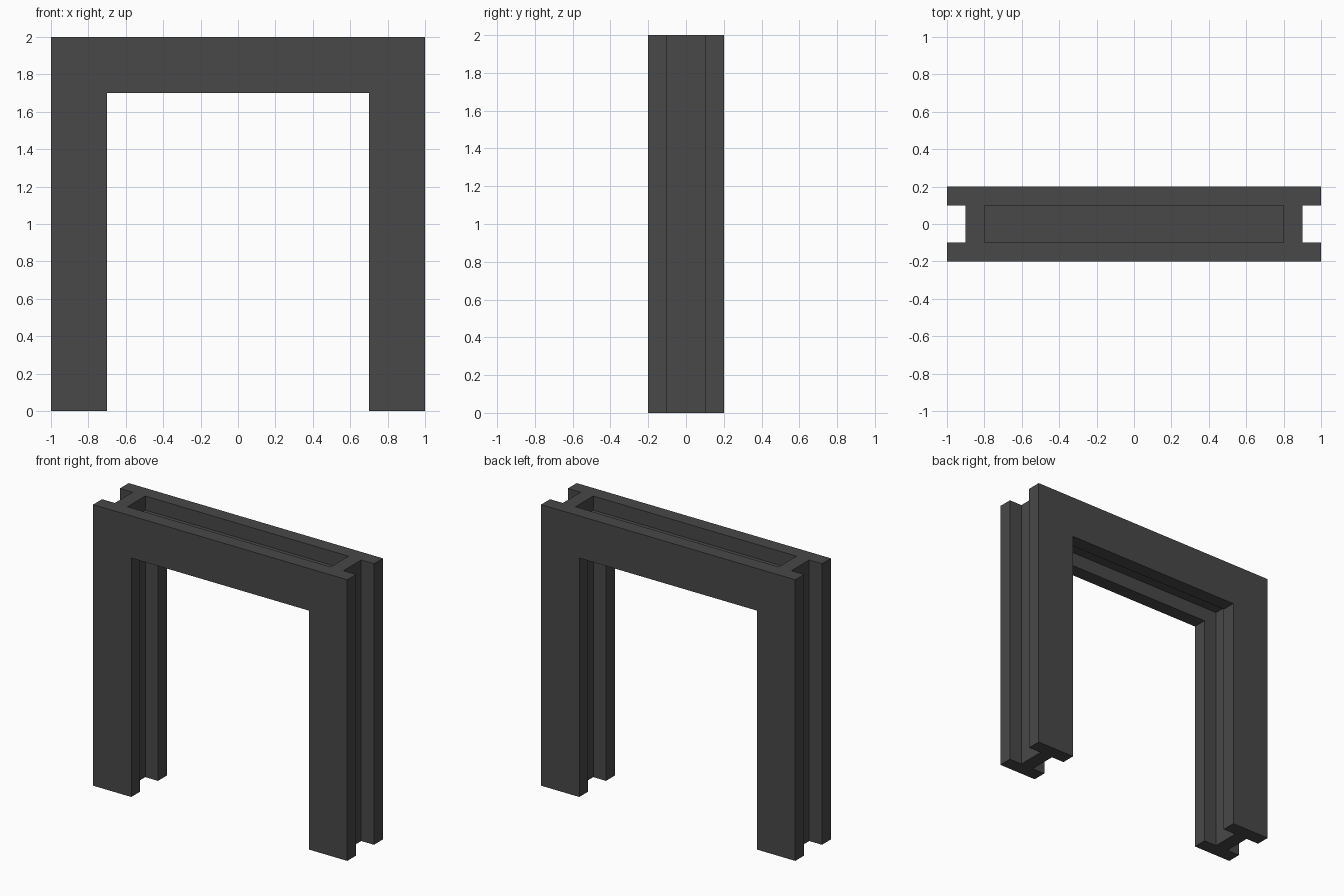
import bpy
import bmesh

cube = bpy.data.objects.get("Cube")
if cube:
    bpy.data.objects.remove(cube, do_unlink=True)

# Single dark grey material
grey = bpy.data.materials.new("dark_grey")
grey.use_nodes = True
colour = (0.065, 0.065, 0.065, 1.0)
grey.diffuse_color = colour
bsdf = grey.node_tree.nodes["Principled BSDF"]
bsdf.inputs["Base Color"].default_value = colour
bsdf.inputs["Roughness"].default_value = 0.8


def extrude_profile(name, half_profile, y_front, y_back):
    """Mirror a right-hand (x, z) profile across x = 0 and extrude it along y."""
    outline = half_profile + [(-x, z) for x, z in reversed(half_profile)]
    bm = bmesh.new()
    face = bm.faces.new([bm.verts.new((x, y_front, z)) for x, z in outline])
    grown = bmesh.ops.extrude_face_region(bm, geom=[face], use_keep_orig=True)
    moved = [v for v in grown["geom"] if isinstance(v, bmesh.types.BMVert)]
    bmesh.ops.translate(bm, verts=moved, vec=(0, y_back - y_front, 0))
    bmesh.ops.recalc_face_normals(bm, faces=bm.faces)
    mesh = bpy.data.meshes.new(name)
    bm.to_mesh(mesh)
    bm.free()
    mesh.materials.append(grey)
    obj = bpy.data.objects.new(name, mesh)
    bpy.context.collection.objects.link(obj)
    return obj


# Door-shaped plates on the front and back
plate = [(0.7, 1.7), (0.7, 0), (1, 0), (1, 2)]
extrude_profile("front_plate", plate, -0.2, -0.1)
extrude_profile("back_plate", plate, 0.1, 0.2)

# Recessed web joining the plates: two uprights and a sunken crossbar
web = [(0.8, 1.8), (0.8, 0), (0.9, 0), (0.9, 2), (0.8, 2), (0.8, 1.9)]
extrude_profile("core_web", web, -0.1, 0.1)
